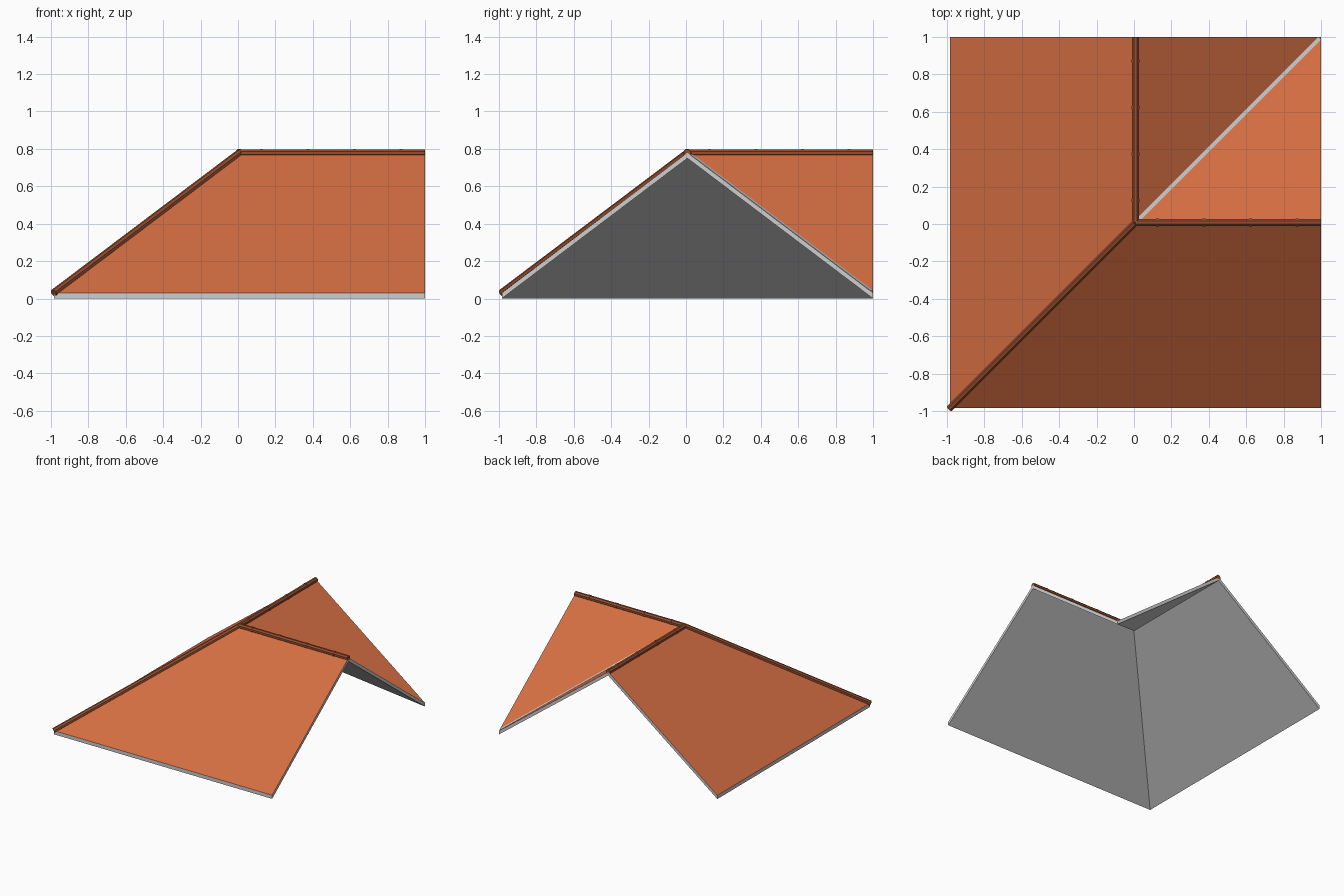
import bpy, bmesh, math
from mathutils import Vector, Matrix

if "Cube" in bpy.data.objects:
    bpy.data.objects.remove(bpy.data.objects["Cube"])

C = 0.0075            # plan position of both ridges
LO, HI = -0.985, 1.0  # plan extents of the slopes
EAVE, RIDGE, THICK = 0.03, 0.78, 0.03


def material(name, rgb):
    m = bpy.data.materials.new(name)
    m.diffuse_color = (*rgb, 1)
    m.use_nodes = True
    m.node_tree.nodes["Principled BSDF"].inputs["Base Color"].default_value = m.diffuse_color
    return m


tile = material("orange tile", (0.66, 0.155, 0.054))
cap_mat = material("brown ridge tile", (0.31, 0.075, 0.028))
grey = material("light grey", (0.62, 0.62, 0.62))


def finish(name, bm, mats):
    bmesh.ops.recalc_face_normals(bm, faces=bm.faces)
    me = bpy.data.meshes.new(name)
    bm.to_mesh(me)
    bm.free()
    for m in mats:
        me.materials.append(m)
    ob = bpy.data.objects.new(name, me)
    bpy.context.collection.objects.link(ob)
    return ob


# Roof shell: two outer slopes and two inner slopes meeting in a valley
plan = [(C, C, RIDGE), (HI, C, RIDGE), (HI, LO, EAVE), (LO, LO, EAVE),
        (LO, HI, EAVE), (C, HI, RIDGE), (HI, HI, EAVE)]
slopes = [(0, 3, 2, 1), (0, 5, 4, 3), (0, 1, 6), (0, 6, 5)]
rim = [1, 2, 3, 4, 5, 6]

bm = bmesh.new()
top = [bm.verts.new(p) for p in plan]
low = [bm.verts.new((x, y, z - THICK)) for x, y, z in plan]
for s in slopes:
    bm.faces.new([top[i] for i in s]).material_index = 0
    bm.faces.new([low[i] for i in reversed(s)]).material_index = 1
for a, b in zip(rim, rim[1:] + rim[:1]):
    bm.faces.new((top[a], top[b], low[b], low[a])).material_index = 1
finish("roof_slopes", bm, [tile, grey])


# Ridge and hip caps: eight-sided rolls, with collars where tiles overlap
def roll(bm, a, b, r):
    d = b - a
    rot = d.to_track_quat('Z', 'Y').to_matrix().to_4x4()
    mat = Matrix.Translation((a + b) / 2) @ rot @ Matrix.Rotation(math.pi / 8, 4, 'Z')
    bmesh.ops.create_cone(bm, cap_ends=True, segments=8, radius1=r, radius2=r,
                          depth=d.length, matrix=mat)


def cap(name, end, collars=()):
    bm = bmesh.new()
    start, end = Vector((C, C, RIDGE - 0.002)), Vector(end)
    roll(bm, start, end, 0.0202)
    step = (end - start).normalized() * 0.008
    for t in collars:
        p = start.lerp(end, t)
        roll(bm, p - step, p + step, 0.0225)
    finish(name, bm, [cap_mat])


joints = [0.12, 0.37, 0.62, 0.87]
cap("ridge_cap_right", (HI, C, RIDGE - 0.002), joints)
cap("ridge_cap_back", (C, HI, RIDGE - 0.002), joints)
cap("hip_cap", (LO, LO, EAVE), ())

# Valley flashing: thin grey strip just above the inner fold
bm = bmesh.new()
w, lift = 0.007, 0.008
ends = [(C + 0.01, RIDGE - 0.008), (HI - w, EAVE + 0.005)]
ring = [[bm.verts.new((p + s * w, p - s * w, z + h))
         for s, h in ((-1, 0), (1, 0), (1, lift), (-1, lift))] for p, z in ends]
for i in range(4):
    j = (i + 1) % 4
    bm.faces.new((ring[0][i], ring[0][j], ring[1][j], ring[1][i]))
bm.faces.new(ring[0])
bm.faces.new(ring[1])
finish("valley_flashing", bm, [grey])
